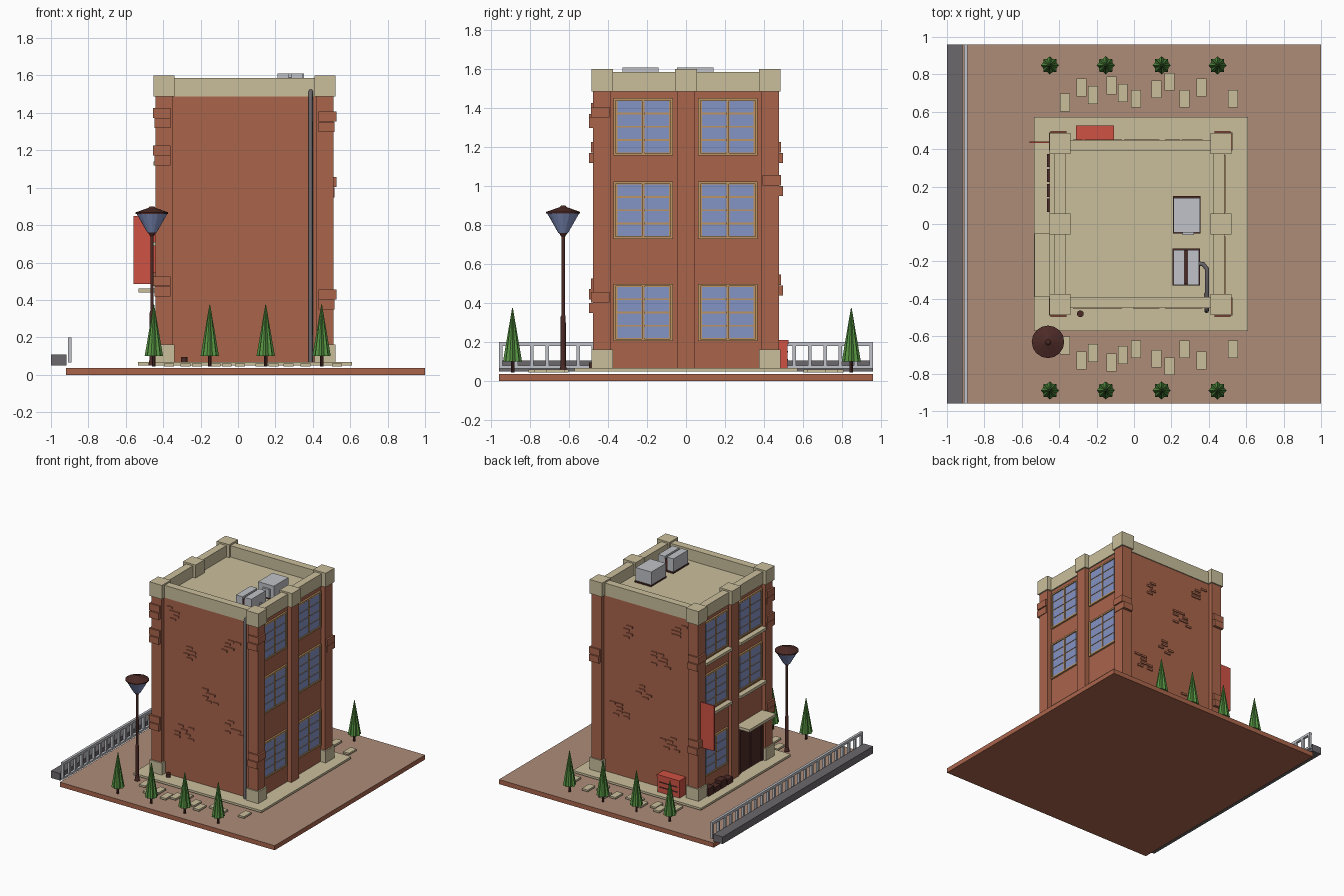
import bpy
import bmesh
import math
import random
from mathutils import Matrix, Vector

random.seed(4)
default_cube = bpy.data.objects.get("Cube")
if default_cube:
    bpy.data.objects.remove(default_cube, do_unlink=True)


def material(name, red, green, blue):
    """Flat material from 8-bit display values, stored as linear."""
    def linear(value):
        value /= 255
        return value / 12.92 if value < 0.04 else ((value + 0.055) / 1.055) ** 2.4
    colour = (linear(red), linear(green), linear(blue), 1)
    mat = bpy.data.materials.new(name)
    mat.use_nodes = True
    mat.diffuse_color = colour
    mat.node_tree.nodes["Principled BSDF"].inputs["Base Color"].default_value = colour
    return mat


brick = material("brick", 170, 101, 75)
earth = material("earth", 174, 140, 119)
stone = material("cream stone", 202, 191, 156)
glass = material("blue glass", 132, 147, 195)
wood = material("tan window frame", 190, 148, 98)
brown = material("dark brown", 76, 42, 38)
red = material("red paint", 206, 82, 68)
leaf = material("leaf green", 86, 148, 66)
pale = material("pale metal", 192, 194, 200)
grey = material("dark grey", 108, 104, 108)


def finish(name, bm, *mats):
    mesh = bpy.data.meshes.new(name)
    bmesh.ops.recalc_face_normals(bm, faces=bm.faces)
    bm.to_mesh(mesh)
    bm.free()
    for mat in mats:
        mesh.materials.append(mat)
    obj = bpy.data.objects.new(name, mesh)
    bpy.context.collection.objects.link(obj)
    return obj


def boxes(name, mat, spans):
    """One object made of boxes, each given as x, y and z ranges."""
    bm = bmesh.new()
    for span in spans:
        low, high = Vector([r[0] for r in span]), Vector([r[1] for r in span])
        place = Matrix.Translation((low + high) / 2) @ Matrix.Diagonal((*(high - low), 1))
        bmesh.ops.create_cube(bm, size=1, matrix=place)
    return finish(name, bm, mat)


def around(centre, size):
    return (centre - size / 2, centre + size / 2)


def lathe(name, mat, x, y, profile, sides=16, pleat=1):
    """Turned part from (radius, height) points; pleat pulls in every other side."""
    bm = bmesh.new()
    rings = []
    for radius, z in profile:
        ring = []
        for i in range(sides):
            a, r = math.tau * i / sides, radius * (pleat if i % 2 else 1)
            ring.append(bm.verts.new((x + r * math.cos(a), y + r * math.sin(a), z)))
        rings.append(ring)
    for lower, upper in zip(rings, rings[1:]):
        for i in range(sides):
            j = (i + 1) % sides
            bm.faces.new((lower[i], lower[j], upper[j], upper[i]))
    bm.faces.new(rings[0][::-1])
    bm.faces.new(rings[-1])
    return finish(name, bm, mat)


# Ground with earth on top, paving slab and stepping stones
ground = boxes("ground", brick, [((-0.92, 1), (-0.96, 0.96), (0, 0.037))])
ground.data.materials.append(earth)
for face in ground.data.polygons:
    face.material_index = int(face.normal.z > 0.5)
boxes("paving_slab", stone, [((-0.535, 0.61), (-0.573, 0.573), (0.05, 0.067))])
steps = [(-37, 65), (-28, 73), (-22, 69), (-12, 74), (-6, 70), (1, 67),
         (12, 72), (19, 76), (27, 67), (36, 73), (53, 67)]
boxes("stepping_stones", stone, [(around(x / 100, 0.053), around(side * y / 100, 0.095), (0.045, 0.06))
                                 for x, y in steps for side in (-1, 1)])

# Curb and railing
boxes("curb", grey, [((-1, -0.917), (-0.96, 0.96), (0.05, 0.107))])
rail_x = around(-0.9, 0.02)
railing = [(rail_x, (-0.96, 0.96), z) for z in ((0.18, 0.2), (0.065, 0.08))]
railing += [(rail_x, around(-0.95 + i * 0.0792, 0.018), (0.065, 0.19)) for i in range(25)]
boxes("railing", pale, railing)

# Building core, pillars, plinths and roof edge
boxes("brick_walls", brick, [((-0.41, 0.475), (-0.443, 0.443), (0.06, 1.487))])
pillar_x = (-0.396, 0.466)
pillar_y = (-0.43, 0, 0.43)
spots = [(x, y) for x in pillar_x for y in pillar_y]
corners = [(x, y) for x, y in spots if y]
boxes("brick_pillars", brick, [(around(x, 0.09), around(y, 0.092), (0.06, 1.487)) for x, y in spots])
boxes("corner_plinths", stone, [(around(x, 0.112), around(y, 0.112), (0.06, 0.163)) for x, y in corners])
boxes("parapet_caps", stone, [(around(x, 0.112), around(y, 0.112), (1.487, 1.6)) for x, y in spots])
edge_z = (1.487, 1.587)
parapet = [((-0.4, 0.47), around(s * 0.42, 0.06), edge_z) for s in (-1, 1)]
parapet += [(around(x, 0.06), (-0.42, 0.42), edge_z) for x in (-0.395, 0.455)]
boxes("parapet", stone, parapet)
boxes("roof", stone, [((-0.4, 0.46), (-0.43, 0.43), (1.48, 1.495))])

# Projecting bricks on the corner pillars, in offset pairs
block_rows = [(0, 1, 1.2), (0, 0, 0.5), (0, 0, 1.2), (0, 1, 0.52),
              (1, 0, 1.38), (1, 0, 0.43), (1, 1, 1.03), (0, 0, 1.4)]
blocks = []
for ix, iy, z in block_rows:
    x, y = pillar_x[ix], pillar_y[iy * 2]
    sx, sy = (1 if ix else -1), (1 if iy else -1)
    blocks.append((around(x + sx * 0.012, 0.095), around(y + sy * 0.01, 0.096), around(z, 0.053)))
    blocks.append((around(x + sx * 0.008, 0.085), around(y + sy * 0.018, 0.1), around(z - 0.055, 0.053)))
boxes("projecting_pillar_bricks", brick, blocks)

# Small clusters of raised bricks on the plain walls
raised = []
for side in (-1, 1):
    for cx, cz in ((-0.27, 1.33), (-0.12, 1.05), (0.22, 1.2), (0.25, 0.55), (-0.2, 0.4), (0.05, 0.75)):
        for row in range(4):
            for k in range(random.randint(1, 2)):
                x = cx + k * 0.062 + random.choice((-0.03, 0, 0.03))
                raised.append((around(x, 0.05), around(side * 0.443, 0.016), around(cz + row * 0.03, 0.016)))
boxes("raised_wall_bricks", brick, raised)

# Windows: frame, two casements and four rows of panes
frames, mullions, panes = [], [], []
floors = (0.352, 0.877, 1.305)
for wall, out in ((0.475, 1), (-0.41, -1)):
    def layer(depth):
        return tuple(sorted((wall - out * 0.01, wall + out * depth)))
    for y in (-0.22, 0.215):
        for z in floors:
            if out < 0 and y < 0 and z == floors[0]:
                continue
            frames.append((layer(0.006), around(y, 0.305), around(z, 0.293)))
            for s in (-1, 1):
                mullions.append((layer(0.014), around(y + s * 0.147, 0.012), around(z, 0.293)))
                mullions.append((layer(0.014), around(y, 0.305), around(z + s * 0.141, 0.012)))
                for row in range(4):
                    panes.append((layer(0.01), around(y + s * 0.07, 0.125),
                                  around(z + (row - 1.5) * 0.068, 0.059)))
            mullions.append((layer(0.014), around(y, 0.012), around(z, 0.28)))
boxes("window_backs", wood, frames)
boxes("window_frames", wood, mullions)
boxes("window_panes", glass, panes)

# Sills, entrance canopy and double door on the street side
boxes("window_sills", stone, [((-0.452, -0.4), around(y, 0.33), around(z, 0.022))
                              for y in (-0.22, 0.215) for z in (0.7, 1.13)])
boxes("door_canopy", stone, [((-0.532, -0.4), (-0.39, -0.05), (0.44, 0.462))])
boxes("door_leaves", brown, [((-0.422, -0.4), around(-0.22 + s * 0.068, 0.128), (0.067, 0.4)) for s in (-1, 1)])
door_trim = [((-0.43, -0.4), around(-0.22 + s * 0.145, 0.02), (0.067, 0.43)) for s in (-1, 1)]
door_trim.append(((-0.43, -0.4), around(-0.22, 0.3), (0.4, 0.43)))
boxes("door_frame", brown, door_trim)
boxes("crates", brown, [((-0.465, -0.4), around(0.1 + i * 0.08, 0.07), (0.067, 0.11 + 0.02 * (i % 2)))
                        for i in range(4)])

# Hanging sign and red chest against the back wall
boxes("hanging_sign", red, [((-0.56, -0.44), around(0.437, 0.01), (0.485, 0.85))])
boxes("red_chest", red, [((-0.307, -0.11), (0.44, 0.52), (0.067, 0.2)),
                         ((-0.31, -0.107), (0.44, 0.527), (0.19, 0.21))])
boxes("chest_slots", brown, [((-0.29, -0.127), (0.515, 0.523), around(z, 0.008)) for z in (0.11, 0.15)])

# Roof cooling units
units = [(around(x, 0.06), (-0.325, -0.14), (1.5, 1.61)) for x in (0.24, 0.317)]
units += [((0.212, 0.352), (-0.045, 0.14), (1.5, 1.61)), ((0.26, 0.32), (-0.06, -0.04), (1.51, 1.58))]
boxes("cooling_units", pale, units)
boxes("cooling_unit_trays", brown, [((0.205, 0.352), (-0.33, -0.13), (1.49, 1.505)),
                                    ((0.208, 0.356), (-0.05, 0.15), (1.49, 1.505)),
                                    ((0.265, 0.29), (-0.32, -0.14), (1.5, 1.59))])

# Drain pipe from the roof down the front wall
pipe_path = [(0.33, -0.21, 1.53), (0.37, -0.215, 1.53), (0.39, -0.24, 1.53), (0.39, -0.44, 1.52),
             (0.388, -0.46, 1.505), (0.388, -0.465, 1.47), (0.388, -0.465, 0.067)]
curve = bpy.data.curves.new("drain_pipe", "CURVE")
curve.dimensions = "3D"
curve.bevel_depth = 0.012
curve.bevel_resolution = 2
curve.use_fill_caps = True
spline = curve.splines.new("POLY")
spline.points.add(len(pipe_path) - 1)
for point, place in zip(spline.points, pipe_path):
    point.co = (*place, 1)
curve.materials.append(grey)
bpy.context.collection.objects.link(bpy.data.objects.new("drain_pipe", curve))
lathe("ground_valve", brown, -0.287, -0.48, [(0.018, 0.067), (0.018, 0.095)])

# Street lamp
lamp = (-0.46, -0.63)
lathe("lamp_post", brown, *lamp, [(0.02, 0.05), (0.014, 0.08), (0.013, 0.33), (0.009, 0.34),
                                  (0.009, 0.74), (0.025, 0.765)])
lathe("lamp_glass", glass, *lamp, [(0.025, 0.76), (0.083, 0.862)])
lathe("lamp_cap", brown, *lamp, [(0.087, 0.86), (0.087, 0.868), (0.02, 0.892), (0.012, 0.9)])

# Pleated fir trees along both sides
for row, y in (("front", -0.89), ("back", 0.848)):
    for i in range(4):
        x = -0.45 + i * 0.299
        lathe(f"{row}_tree_trunk_{i + 1}", brown, x, y, [(0.009, 0.045), (0.009, 0.11)], 8)
        lathe(f"{row}_tree_{i + 1}", leaf, x, y, [(0.049, 0.1), (0.002, 0.375)], 16, 0.78)
